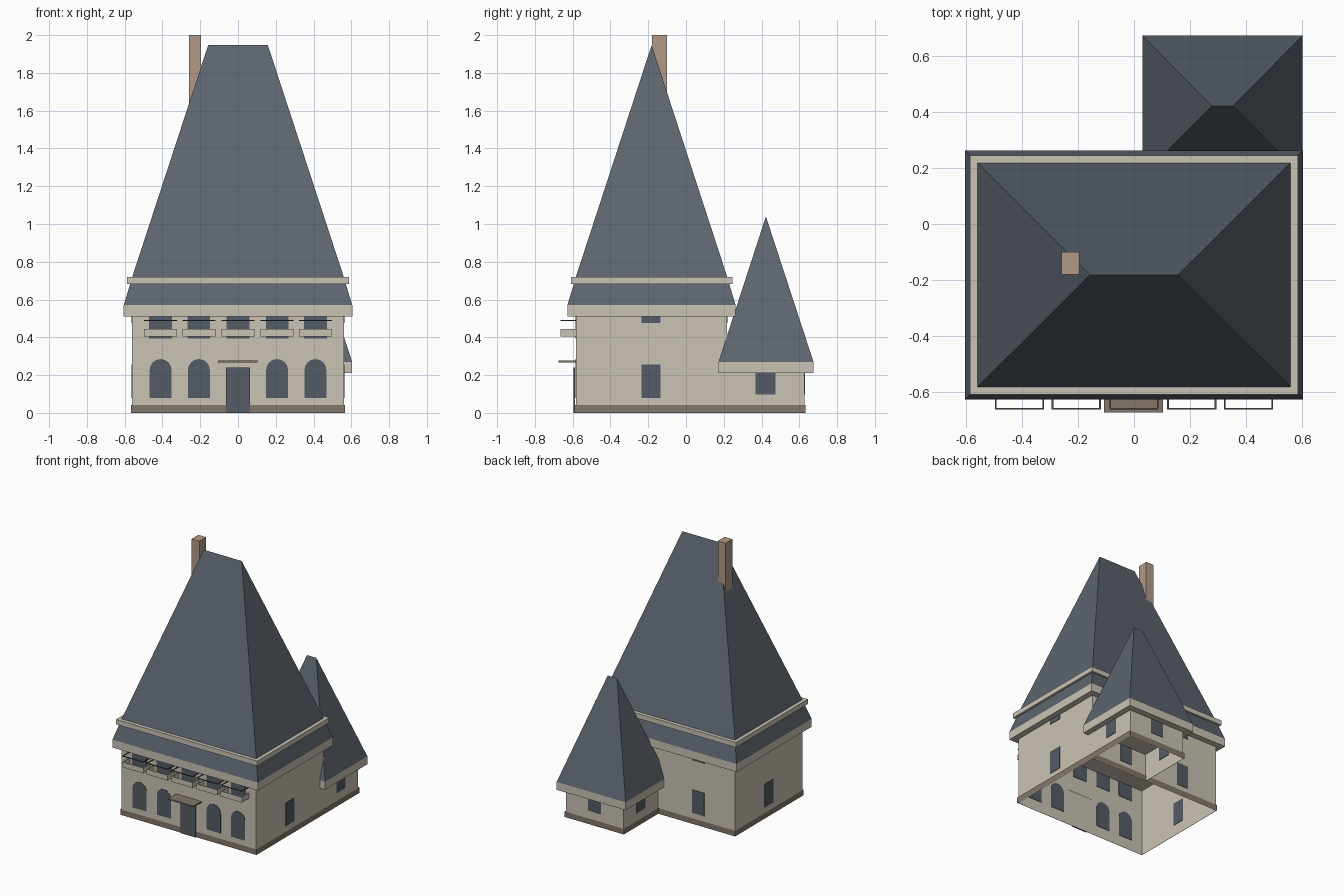
import bpy, bmesh, math

if "Cube" in bpy.data.objects:
    bpy.data.objects.remove(bpy.data.objects["Cube"])


def material(name, r, g, b):
    m = bpy.data.materials.new(name)
    lin = [((c / 255 + 0.055) / 1.055) ** 2.4 for c in (r, g, b)]
    m.diffuse_color = (*lin, 1)
    m.use_nodes = True
    m.node_tree.nodes["Principled BSDF"].inputs["Base Color"].default_value = m.diffuse_color
    return m


CREAM = material("cream_plaster", 203, 196, 181)
SLATE = material("slate", 93, 101, 110)
GLASS = material("dark_glass", 84, 92, 101)
BRICK = material("chimney_brick", 178, 154, 135)
STONE = material("base_stone", 132, 119, 107)
RAIL = material("rail_metal", 84, 80, 80)


def mesh_object(name, bm, mat):
    me = bpy.data.meshes.new(name)
    bmesh.ops.recalc_face_normals(bm, faces=bm.faces)
    bm.to_mesh(me)
    bm.free()
    me.materials.append(mat)
    ob = bpy.data.objects.new(name, me)
    bpy.context.collection.objects.link(ob)
    return ob


def frustum(name, low, high, z0, z1, mat, skip=()):
    """Rectangles (x0, x1, y0, y1) joined at two heights; a ridge when high is flat.
    Sides named in skip (bottom, top, front, right, back, left) stay open."""
    bm = bmesh.new()

    def ring(r, z):
        x0, x1, y0, y1 = r
        return [bm.verts.new(p) for p in
                ((x0, y0, z), (x1, y0, z), (x1, y1, z), (x0, y1, z))]
    a, b = ring(low, z0), ring(high, z1)
    if "bottom" not in skip:
        bm.faces.new(a[::-1])
    if "top" not in skip and high[2] != high[3]:
        bm.faces.new(b)
    for i, side in enumerate(("front", "right", "back", "left")):
        if side not in skip:
            j = (i + 1) % 4
            bm.faces.new((a[i], a[j], b[j], b[i]))
    bmesh.ops.remove_doubles(bm, verts=bm.verts, dist=1e-5)
    return mesh_object(name, bm, mat)


def box(name, r, z0, z1, mat, skip=()):
    return frustum(name, r, r, z0, z1, mat, skip)


def grow(r, d):
    return (r[0] - d, r[1] + d, r[2] - d, r[3] + d)


def plate_x(name, x, y, w, z0, z1, mat=GLASS):
    """Thin pane on a wall facing front or back."""
    box(name, (x - w / 2, x + w / 2, y - 0.003, y + 0.003), z0, z1, mat)


def plate_y(name, x, y, w, z0, z1, mat=GLASS):
    """Thin pane on a side wall."""
    box(name, (x - 0.003, x + 0.003, y - w / 2, y + w / 2), z0, z1, mat)


def arched_pane(name, x, y, w, z0, z1):
    r = w / 2
    pts = [(x - r, z0), (x + r, z0)]
    pts += [(x + r * math.cos(math.pi * i / 8), z1 - r + r * math.sin(math.pi * i / 8))
            for i in range(9)]
    bm = bmesh.new()
    f = bm.faces.new([bm.verts.new((px, y - 0.003, pz)) for px, pz in pts])
    out = bmesh.ops.extrude_face_region(bm, geom=[f])["geom"]
    bmesh.ops.translate(bm, vec=(0, 0.006, 0),
                        verts=[v for v in out if isinstance(v, bmesh.types.BMVert)])
    mesh_object(name, bm, GLASS)


# Main house: open-bottomed walls, stone base, eaves and two-stage roof
main = (-0.56, 0.56, -0.583, 0.218)
FRONT, BACK, MID = main[2], main[3], -0.182
box("main_walls", main, 0, 0.52, CREAM, ("bottom", "top"))
box("main_base", grow(main, 0.006), 0, 0.042, STONE, ("bottom", "top"))
eave = grow(main, 0.045)
box("main_eave", eave, 0.51, 0.57, CREAM)
frustum("lower_roof_skirt", eave, grow(main, 0.01), 0.57, 0.685, SLATE)
box("roof_ledge", grow(main, 0.027), 0.683, 0.72, CREAM)
frustum("main_roof", main, (-0.158, 0.158, MID, MID), 0.72, 1.947, SLATE)
box("chimney", (-0.26, -0.195, -0.18, -0.10), 1.55, 2.0, BRICK)

# Rear annex
annex = (0.08, 0.56, BACK, 0.627)
box("annex_walls", annex, 0, 0.22, CREAM, ("bottom", "top", "front"))
box("annex_base", (0.074, 0.566, BACK, 0.633), 0, 0.042, STONE, ("bottom", "top", "front"))
annex_eave = (0.03, 0.604, 0.172, 0.675)
box("annex_eave", annex_eave, 0.21, 0.27, CREAM)
frustum("annex_roof", annex_eave, (0.278, 0.355, 0.423, 0.423), 0.27, 1.04, SLATE)

# Front: arched ground-floor windows and door with canopy
for x in (-0.41, -0.207, 0.207, 0.41):
    arched_pane("arched_window", x, FRONT, 0.116, 0.08, 0.285)
box("door", (-0.063, 0.063, FRONT - 0.013, FRONT - 0.004), 0, 0.24, GLASS)
box("door_canopy", (-0.107, 0.104, -0.675, FRONT), 0.268, 0.278, STONE)

# Front: upper windows, each with an open balcony band and a thin rail
for x in (-0.41, -0.207, 0, 0.207, 0.41):
    plate_x("upper_window", x, FRONT, 0.12, 0.395, 0.515)
    x0, x1, y0 = x - 0.088, x + 0.088, -0.665
    for part, t, z0, z1, mat in (("balcony", 0.006, 0.405, 0.445, CREAM),
                                 ("rail", 0.006, 0.486, 0.491, RAIL)):
        box(part + "_front", (x0, x1, y0, y0 + t), z0, z1, mat)
        box(part + "_left", (x0, x0 + t, y0 + t, FRONT), z0, z1, mat)
        box(part + "_right", (x1 - t, x1, y0 + t, FRONT), z0, z1, mat)

# Side and back windows
for z0, z1 in ((0.08, 0.255), (0.475, 0.515)):
    for s in (-1, 1):
        plate_y("side_window", s * 0.56, -0.185, 0.1, z0, z1)
        plate_x("back_window", s * 0.255, BACK, 0.1, z0, z1)

# Annex windows
for x in (annex[0], annex[1]):
    plate_y("annex_side_window", x, 0.422, 0.106, 0.098, 0.212)
plate_x("annex_back_window", 0.32, annex[3], 0.106, 0.098, 0.212)
